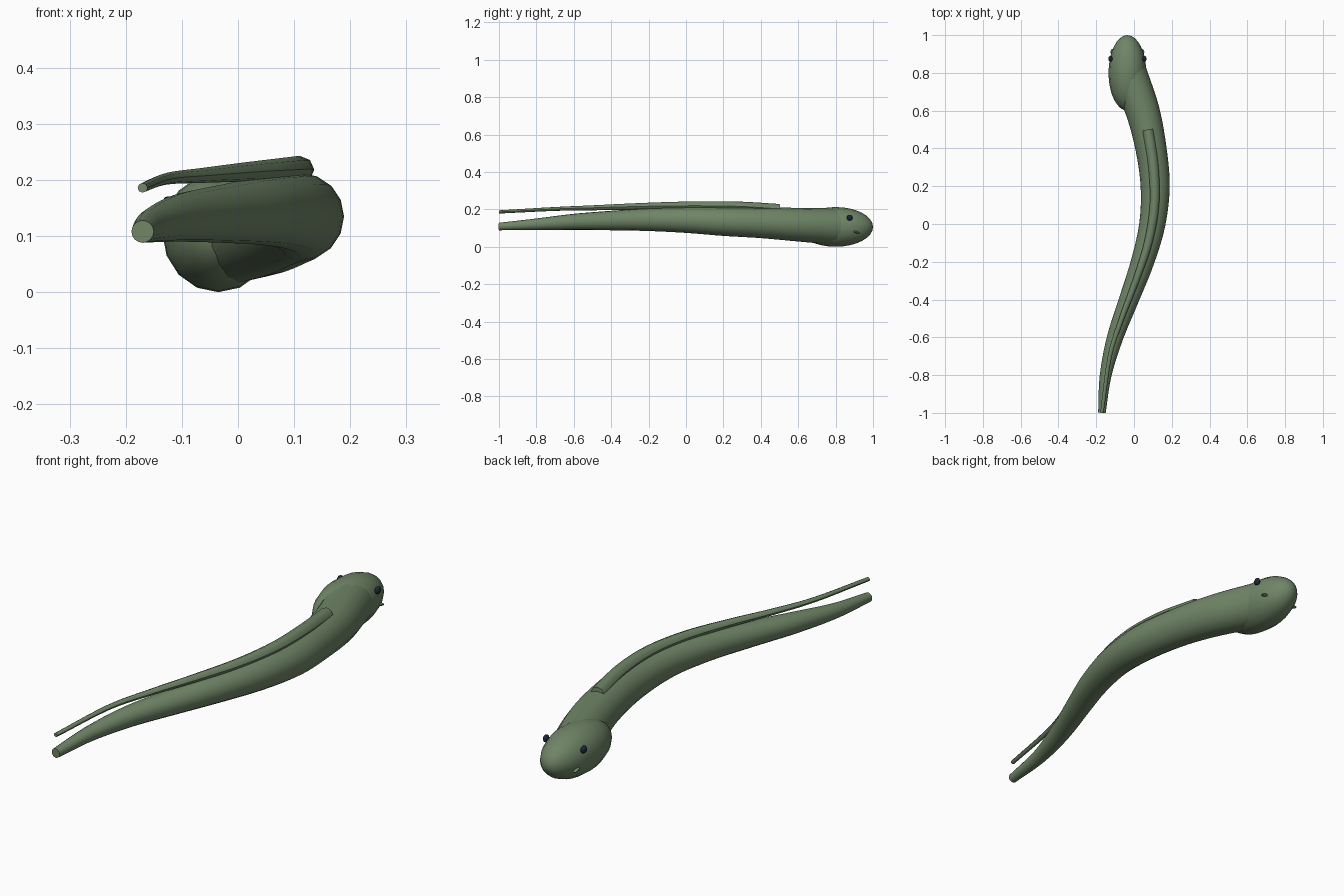
import bpy, bmesh, math
from mathutils import Vector

if "Cube" in bpy.data.objects:
    bpy.data.objects.remove(bpy.data.objects["Cube"])


def material(name, color):
    m = bpy.data.materials.new(name)
    m.diffuse_color = (*color, 1)
    m.use_nodes = True
    m.node_tree.nodes["Principled BSDF"].inputs["Base Color"].default_value = m.diffuse_color
    return m


skin = material("olive_skin", (0.16, 0.235, 0.135))
dark = material("eye_dark", (0.012, 0.02, 0.04))


def finish(name, bm, mat):
    bmesh.ops.recalc_face_normals(bm, faces=bm.faces)
    me = bpy.data.meshes.new(name)
    bm.to_mesh(me)
    bm.free()
    ob = bpy.data.objects.new(name, me)
    bpy.context.collection.objects.link(ob)
    me.materials.append(mat)
    bpy.ops.object.select_all(action='DESELECT')
    ob.select_set(True)
    bpy.context.view_layer.objects.active = ob
    bpy.ops.object.shade_smooth_by_angle(angle=math.radians(45))
    return ob


def spline(stations, steps):
    """Catmull-Rom through (x, y, z, radius) stations."""
    p = [Vector(s) for s in stations]
    p = [2 * p[0] - p[1]] + p + [2 * p[-1] - p[-2]]
    out = []
    for a, b, c, d in zip(p, p[1:], p[2:], p[3:]):
        for i in range(steps):
            t = i / steps
            out.append(0.5 * (2 * b + (c - a) * t + (2 * a - 5 * b + 4 * c - d) * t * t
                              + (3 * b - a - 3 * c + d) * t ** 3))
    return out + [p[-2]]


def sweep(name, stations, sides, steps, flat=1.0):
    """Tapered tube whose rings stay upright and turn with the path."""
    pts = spline(stations, steps)
    bm = bmesh.new()
    rings = []
    for i, p in enumerate(pts):
        t = pts[min(i + 1, len(pts) - 1)] - pts[max(i - 1, 0)]
        side = Vector((-t.y, t.x, 0)).normalized()
        rings.append([bm.verts.new(p.xyz + p.w * (side * math.cos(a) + Vector((0, 0, flat * math.sin(a)))))
                      for a in (math.tau * k / sides for k in range(sides))])
    for r, s in zip(rings, rings[1:]):
        for k in range(sides):
            n = (k + 1) % sides
            bm.faces.new((r[k], r[n], s[n], s[k]))
    bm.faces.new(rings[0])
    bm.faces.new(rings[-1])
    return finish(name, bm, skin)


def ellipsoid(name, loc, radii, mat, seg=16, rings=12, tilt=0.0):
    """Sphere with its poles along y, scaled and tilted about x."""
    bm = bmesh.new()
    bmesh.ops.create_uvsphere(bm, u_segments=seg, v_segments=rings, radius=1)
    for v in bm.verts:
        x, y, z = v.co
        v.co = Vector((x * radii[0], z * radii[1], -y * radii[2]))
    ob = finish(name, bm, mat)
    ob.location = loc
    ob.rotation_euler.x = tilt
    return ob


# Long S-curved body, head end to tail tip
sweep("body", [
    (-.03, .8, .108, .098), (.045, .6, .118, .09), (.09, .4, .128, .082),
    (.112, .2, .135, .077), (.097, 0, .143, .069), (.045, -.2, .145, .061),
    (-.027, -.4, .14, .052), (-.1, -.6, .133, .043), (-.15, -.8, .12, .031),
    (-.17, -1, .108, .02)], 16, 5)

# Slim back fin that lifts off toward the tail
sweep("back_fin", [
    (.073, .5, .202, .028), (.103, .3, .215, .027), (.108, .1, .219, .025),
    (.075, -.1, .218, .022), (.01, -.3, .214, .018), (-.065, -.5, .208, .014),
    (-.128, -.7, .202, .011), (-.17, -1, .186, .009)], 8, 5, 0.95)

# Head
HX = -.035
ellipsoid("head", (HX, .8, .106), (.1, .2, .106), skin, 16, 16)

# Eyes and gill slits on both sides
for s, label in ((-1, "left"), (1, "right")):
    ellipsoid("eye_" + label, (HX + s * .09, .875, .155), (.011, .016, .016), dark, 12, 8)
    ellipsoid("gill_slit_" + label, (HX + s * .079, .91, .078), (.011, .018, .006), skin, 10, 8, -.3)
